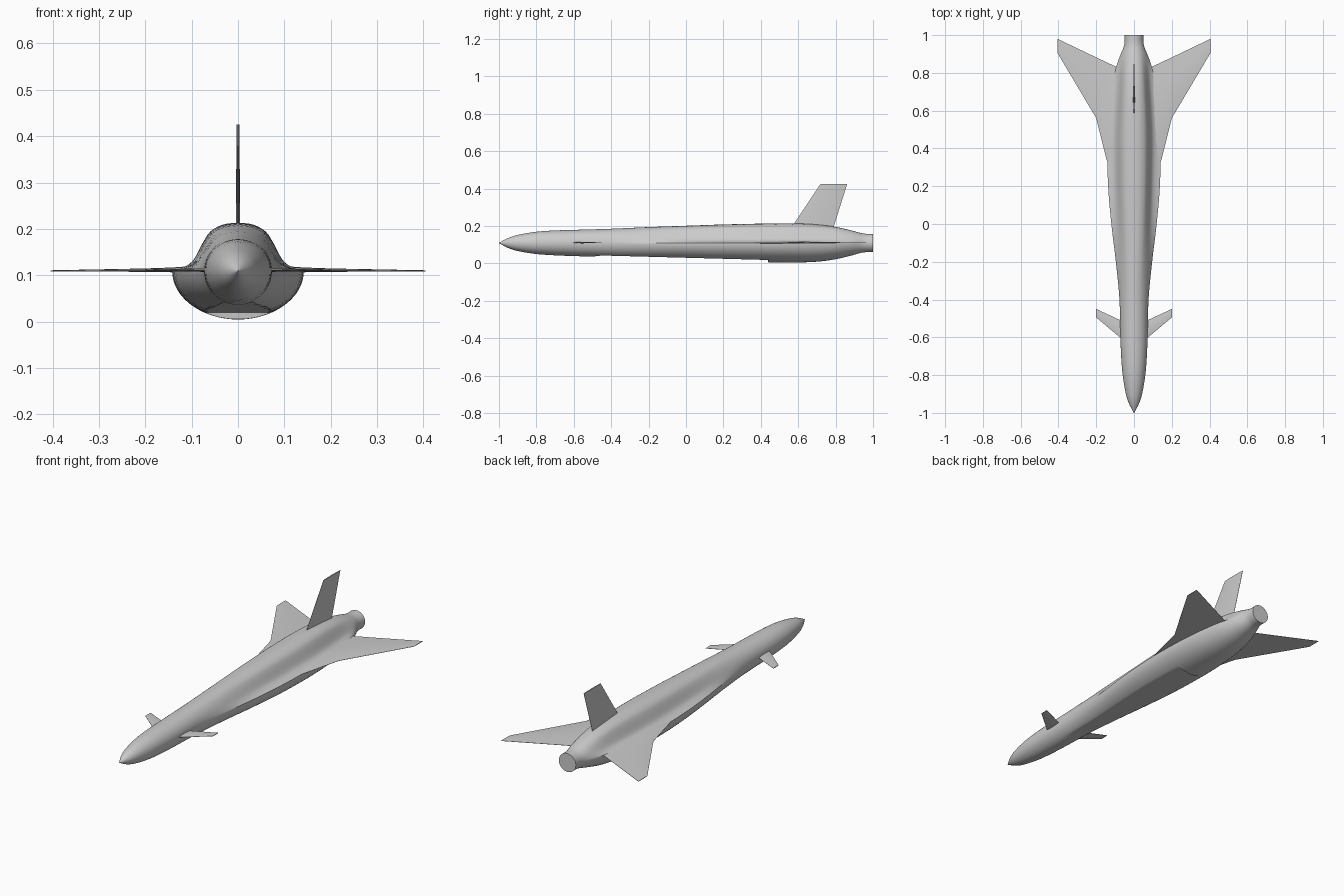
import bpy, bmesh, math

if "Cube" in bpy.data.objects:
    bpy.data.objects.remove(bpy.data.objects["Cube"])

ZC = 0.109          # height of the body's widest line
SCOOP_Y = 0.44      # where the belly scoop steps down


def interp(rows, t):
    """Smooth interpolation of table rows keyed on their first column."""
    n = len(rows)
    i = max(k for k in range(n - 1) if rows[k][0] <= t + 1e-9 or k == 0)
    a, b = rows[i], rows[i + 1]
    h = b[0] - a[0]
    s = (t - a[0]) / h
    p, q = rows[max(i - 1, 0)], rows[min(i + 2, n - 1)]
    out = []
    for c in range(1, len(a)):
        ma = (b[c] - p[c]) / (b[0] - p[0]) * h
        mb = (q[c] - a[c]) / (q[0] - a[0]) * h
        out.append((2*s**3 - 3*s**2 + 1) * a[c] + (s**3 - 2*s**2 + s) * ma
                   + (3*s**2 - 2*s**3) * b[c] + (s**3 - s**2) * mb)
    return out


def loft(name, rings, angle=30):
    """Skin closed rings of equal length and cap both ends."""
    bm = bmesh.new()
    vs = [[bm.verts.new(p) for p in r] for r in rings]
    n = len(rings[0])
    for a, b in zip(vs, vs[1:]):
        for i in range(n):
            j = (i + 1) % n
            bm.faces.new((a[i], a[j], b[j], b[i]))
    bm.faces.new(vs[0])
    bm.faces.new(vs[-1])
    bmesh.ops.recalc_face_normals(bm, faces=bm.faces)
    me = bpy.data.meshes.new(name)
    bm.to_mesh(me)
    bm.free()
    ob = bpy.data.objects.new(name, me)
    bpy.context.collection.objects.link(ob)
    bpy.ops.object.select_all(action='DESELECT')
    ob.select_set(True)
    bpy.context.view_layer.objects.active = ob
    bpy.ops.object.shade_smooth_by_angle(angle=math.radians(angle))
    return ob


# Fuselage stations: y, half width, height above and below centre, bell blend
STATIONS = [
    (-1.00, .001, .001, .001, 0), (-.95, .027, .027, .027, 0),
    (-.90, .043, .043, .043, 0), (-.80, .060, .060, .059, 0),
    (-.70, .068, .067, .066, 0), (-.60, .072, .070, .070, 0),
    (-.40, .077, .076, .076, .05), (-.20, .096, .085, .083, .4),
    (0.00, .120, .092, .091, .8), (.20, .137, .099, .099, 1),
    (.44, .142, .104, .104, 1), (.60, .134, .104, .104, 1),
    (.70, .122, .099, .100, .95), (.80, .104, .086, .087, .75),
    (.88, .078, .068, .068, .3), (.94, .054, .052, .052, 0),
    (.965, .050, .049, .049, 0), (1.0, .050, .049, .049, 0)]
# Upper half of the bell section: parameter, width, height
BELL = [(0, 1, 0), (.14, .84, .07), (.28, .71, .18), (.42, .62, .36),
        (.56, .53, .60), (.70, .42, .82), (.85, .23, .96), (1, 0, 1)]


def body_ring(y, scooped):
    w, up, down, bell = interp(STATIONS, y)
    floor = 0 if scooped else .03 - .027 * y
    half = []
    for k in range(21):                       # upper side, edge to ridge
        t = k / 20
        u, v = interp(BELL, t)
        c, s = math.cos(t * math.pi / 2), math.sin(t * math.pi / 2)
        half.append((w * (c + (u - c) * bell), ZC + up * (s + (v - s) * bell)))
    lower = []
    for k in range(1, 21):                    # lower side, keel to edge
        a = math.pi / 2 * (1 - k / 20)
        z = ZC - down * math.sin(a)
        lower.append((w * math.cos(a), max(z, floor) if y > -.5 else z))
    keel = ZC - down
    if y > -.5:
        keel = max(keel, floor)
    right = [(0, keel)] + lower[:-1] + half
    left = [(-x, z) for x, z in reversed(right[1:-1])]
    return [(x, y, z) for x, z in right + left]


ys = []
for a, b in zip(STATIONS, STATIONS[1:]):
    ys += [a[0] + (b[0] - a[0]) * k / 4 for k in range(4)]
rings = []
for y in ys + [1.0]:
    if abs(y - SCOOP_Y) < 1e-6:
        rings.append(body_ring(y - .001, False))
    rings.append(body_ring(y, y > SCOOP_Y - 1e-6))
loft("fuselage", rings)


def lens(le, te, top, bottom, place):
    """Thin aerofoil ring; place(chord position, offset) gives the 3D point."""
    f = [0, .1, .3, .5, .75, 1]
    h = lambda s: 4 * s * (1 - s)
    pts = [(s, top * h(s) + .0006) for s in f]
    pts += [(s, -bottom * h(s) - .0006) for s in reversed(f)]
    return [place(le + (te - le) * s, o) for s, o in pts]


def mirrored_surface(name, z, stations):
    for side, label in ((1, "right_"), (-1, "left_")):
        loft(label + name, [
            lens(le, te, top, bot, lambda y, o, x=x: (side * x, y, z + o))
            for x, le, te, top, bot in stations])


# Main wings with strake, and canards: x, leading y, trailing y, thicknesses
mirrored_surface("wing", .109, [
    (.04, .10, .82, .016, .003), (.10, .22, .835, .010, .002),
    (.145, .34, .856, .007, .002), (.20, .56, .882, .005, .001),
    (.405, .905, .98, .001, .0005)])
mirrored_surface("canard", .111, [
    (.03, -.63, -.525, .004, .004), (.075, -.60, -.508, .003, .003),
    (.20, -.495, -.450, .001, .001)])

# Vertical fin
loft("tail_fin", [
    lens(le, te, th, th, lambda y, o, z=z: (o, y, z))
    for z, le, te, th in ((.15, .535, .775, .004), (.213, .578, .795, .004),
                          (.425, .72, .862, .0025))])
